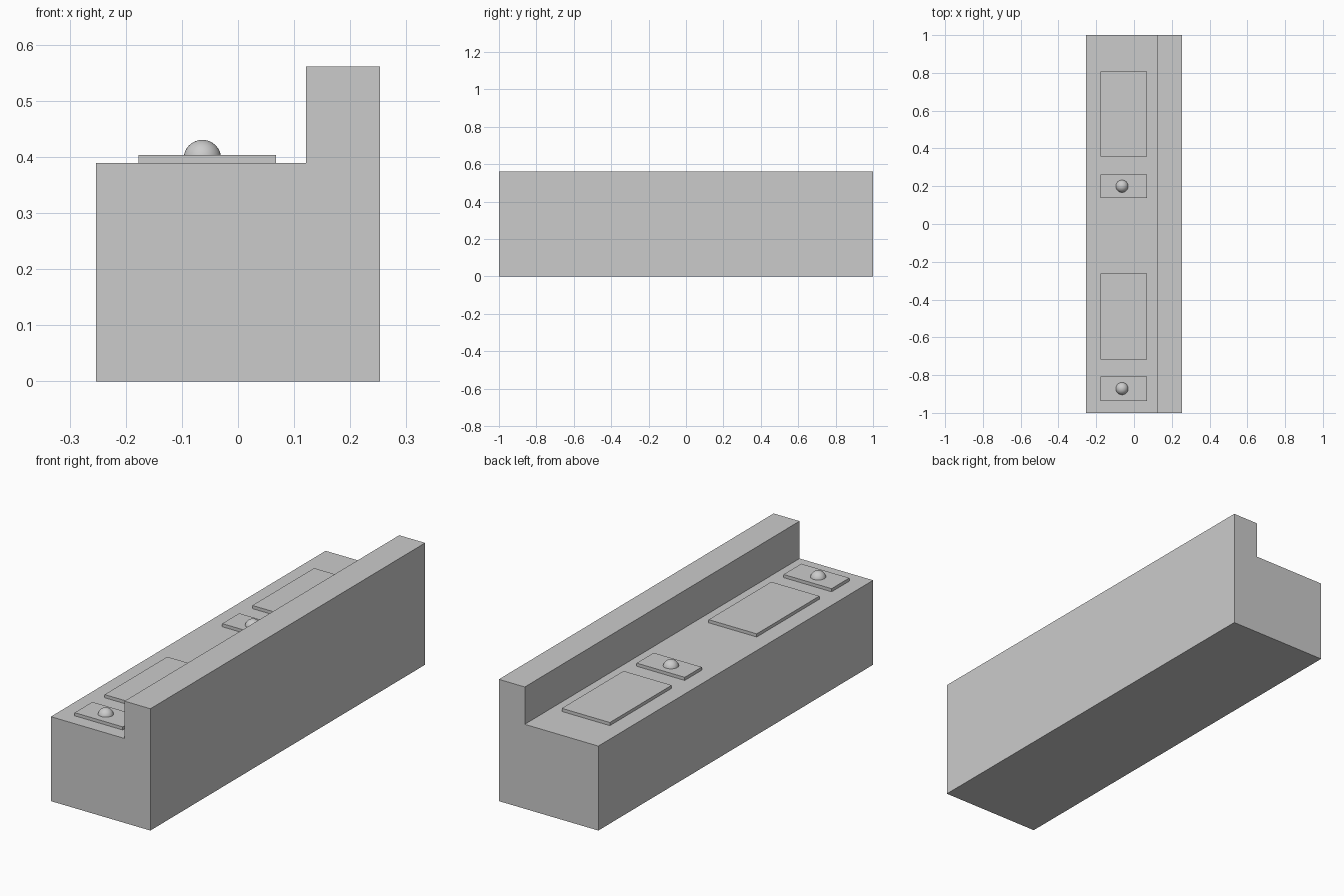
import bpy, bmesh

if "Cube" in bpy.data.objects:
    bpy.data.objects.remove(bpy.data.objects["Cube"])


def new_object(name, bm):
    bmesh.ops.recalc_face_normals(bm, faces=bm.faces)
    mesh = bpy.data.meshes.new(name)
    bm.to_mesh(mesh)
    bm.free()
    obj = bpy.data.objects.new(name, mesh)
    bpy.context.collection.objects.link(obj)
    return obj


def box(name, x0, x1, y0, y1, z0, z1):
    bm = bmesh.new()
    bmesh.ops.create_cube(bm, size=1)
    for v in bm.verts:
        v.co = (x1 if v.co.x > 0 else x0,
                y1 if v.co.y > 0 else y0,
                z1 if v.co.z > 0 else z0)
    return new_object(name, bm)


def dome(name, x, y, z, r):
    bm = bmesh.new()
    bmesh.ops.create_uvsphere(bm, u_segments=32, v_segments=16, radius=r)
    bmesh.ops.translate(bm, verts=bm.verts, vec=(x, y, z))
    for f in bm.faces:
        f.smooth = True
    return new_object(name, bm)


# Counter body: L-shaped profile with a raised back ledge
W, STEP, DECK, TOP = 0.2535, 0.1215, 0.389, 0.561
profile = [(-W, 0), (W, 0), (W, TOP), (STEP, TOP), (STEP, DECK), (-W, DECK)]
bm = bmesh.new()
face = bm.faces.new([bm.verts.new((x, -1, z)) for x, z in profile])
ext = bmesh.ops.extrude_face_region(bm, geom=[face])
bmesh.ops.translate(bm, vec=(0, 2, 0),
                    verts=[g for g in ext["geom"] if isinstance(g, bmesh.types.BMVert)])
# Keep the front cap closed
if not any(all(v.co.y < -0.9 for v in f.verts) for f in bm.faces):
    bm.faces.new([v for v in face.verts])
new_object("counter_body", bm)

# Two stations: a large flat panel and a small plate with a round knob
PX0, PX1, PZ = -0.177, 0.068, 0.4035
stations = [("front", (-0.718, -0.262), (-0.936, -0.807)),
            ("back", (0.357, 0.807), (0.138, 0.262))]
for side, panel, plate in stations:
    box(side + "_large_panel", PX0, PX1, *panel, DECK - 0.005, PZ)
    box(side + "_small_plate", PX0, PX1, *plate, DECK - 0.005, PZ)
    dome(side + "_knob", -0.0635, sum(plate) / 2, 0.397, 0.0335)
